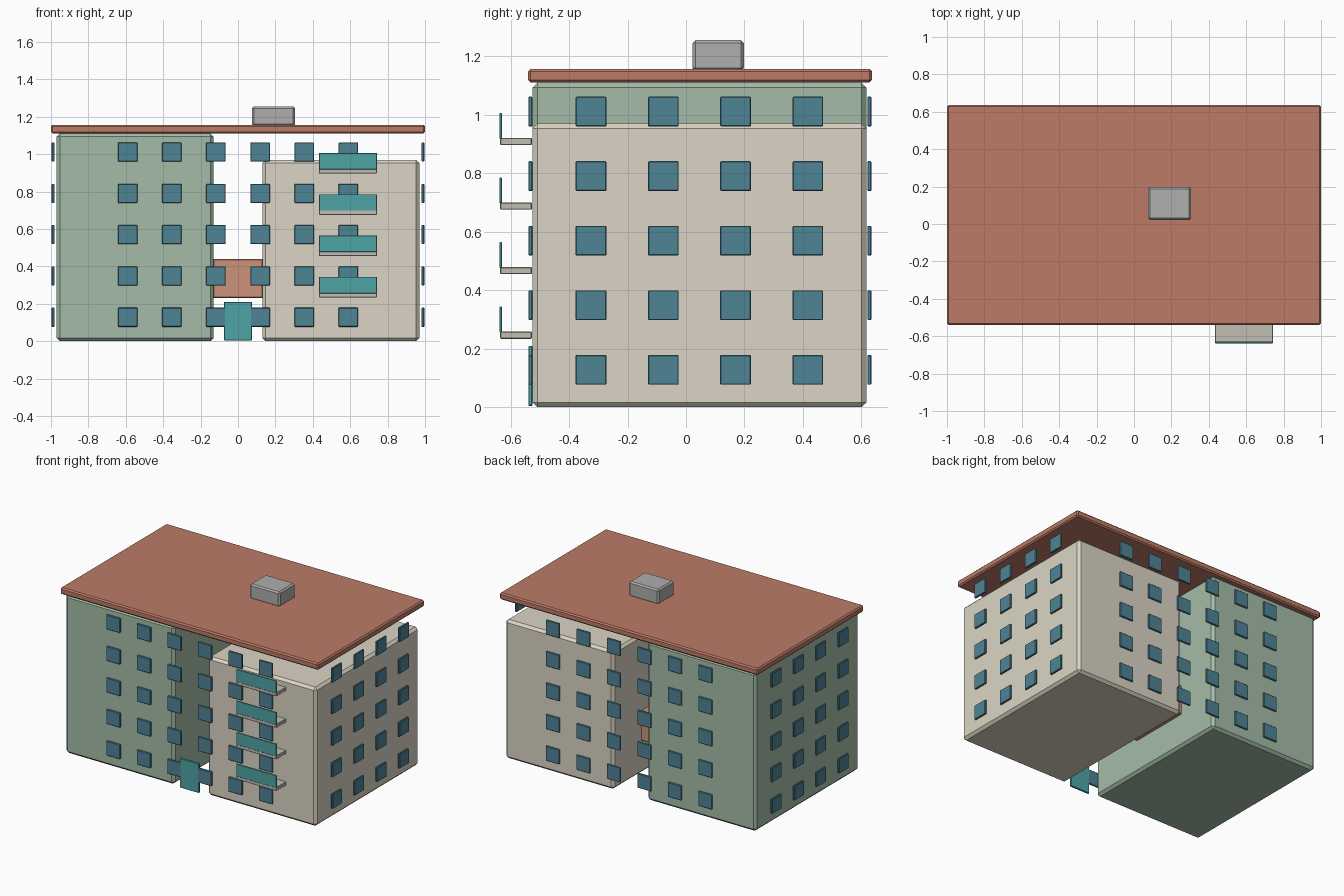
import bpy, bmesh

if "Cube" in bpy.data.objects:
    bpy.data.objects.remove(bpy.data.objects["Cube"])


def material(name, rgb):
    # sRGB 0-255 to linear diffuse colour
    m = bpy.data.materials.new(name)
    m.diffuse_color = [(c / 255) ** 2.2 for c in rgb] + [1]
    m.use_nodes = True
    m.node_tree.nodes["Principled BSDF"].inputs["Base Color"].default_value = m.diffuse_color
    return m


GREEN = material("green_plaster", (163, 187, 166))
CREAM = material("cream_plaster", (218, 212, 195))
ROOF = material("roof_red", (187, 122, 102))
BRICK = material("salmon_brick", (203, 146, 122))
GLASS = material("window_blue", (80, 130, 148))
TEAL = material("teal_panel", (80, 163, 163))
SLAB = material("pale_concrete", (192, 188, 178))
GREY = material("grey_metal", (173, 173, 171))


def box(name, x, y, z, mat, bevel=0.0):
    # box from (min, max) ranges with chamfered edges
    bm = bmesh.new()
    bmesh.ops.create_cube(bm, size=1)
    for v in bm.verts:
        v.co = [r[0] if c < 0 else r[1] for c, r in zip(v.co, (x, y, z))]
    if bevel:
        bmesh.ops.bevel(bm, geom=bm.edges[:], offset=bevel, segments=1,
                        affect='EDGES', profile=0.5)
    me = bpy.data.meshes.new(name)
    bm.to_mesh(me)
    bm.free()
    me.materials.append(mat)
    ob = bpy.data.objects.new(name, me)
    bpy.context.collection.objects.link(ob)
    return ob


def span(c, size):
    return (c - size / 2, c + size / 2)


# Main volumes
FRONT, BACK = -0.525, 0.617
MID = (FRONT + BACK) / 2
box("left_block", (-0.97, -0.13), (FRONT, BACK), (0, 1.11), GREEN, 0.017)
box("right_block", (0.13, 0.97), (FRONT, BACK), (0, 0.97), CREAM, 0.017)
box("link_block", (-0.135, 0.135), (-0.13, 0.31), (0.23, 0.44), BRICK, 0.006)

# Roof slab and rooftop unit
box("roof", (-1, 1), (-0.54, 0.636), (1.11, 1.157), ROOF, 0.009)
box("rooftop_unit", (0.075, 0.305), (0.022, 0.198), (1.15, 1.255), GREY, 0.01)

# Windows on all four sides, five floors
W, T, BEV = 0.105, 0.014, 0.003
for floor in range(5):
    z = span(0.128 + 0.2207 * floor, 0.102)
    for i in range(6):
        x = span((i - 2.5) * 0.236, W)
        box("front_window", x, (FRONT - T, FRONT), z, GLASS, BEV)
        box("back_window", x, (BACK + 0.003, BACK + 0.003 + T), z, GLASS, BEV)
    for i in range(4):
        y = span(MID + (i - 1.5) * 0.247, W)
        box("right_window", (0.982, 0.996), y, z, GLASS, BEV)
        box("left_window", (-0.996, -0.982), y, z, GLASS, BEV)

# Balconies with front panels
for i in range(4):
    top = 0.259 + 0.2207 * i
    x = (0.433, 0.743)
    box("balcony_slab", x, (-0.636, -0.527), (top - 0.025, top), SLAB, 0.003)
    box("balcony_panel", x, (-0.638, -0.629), (top - 0.003, top + 0.085), TEAL, 0.002)

# Entrance door
box("door", (-0.075, 0.075), (FRONT - T, FRONT), (0.004, 0.21), TEAL, 0.003)
